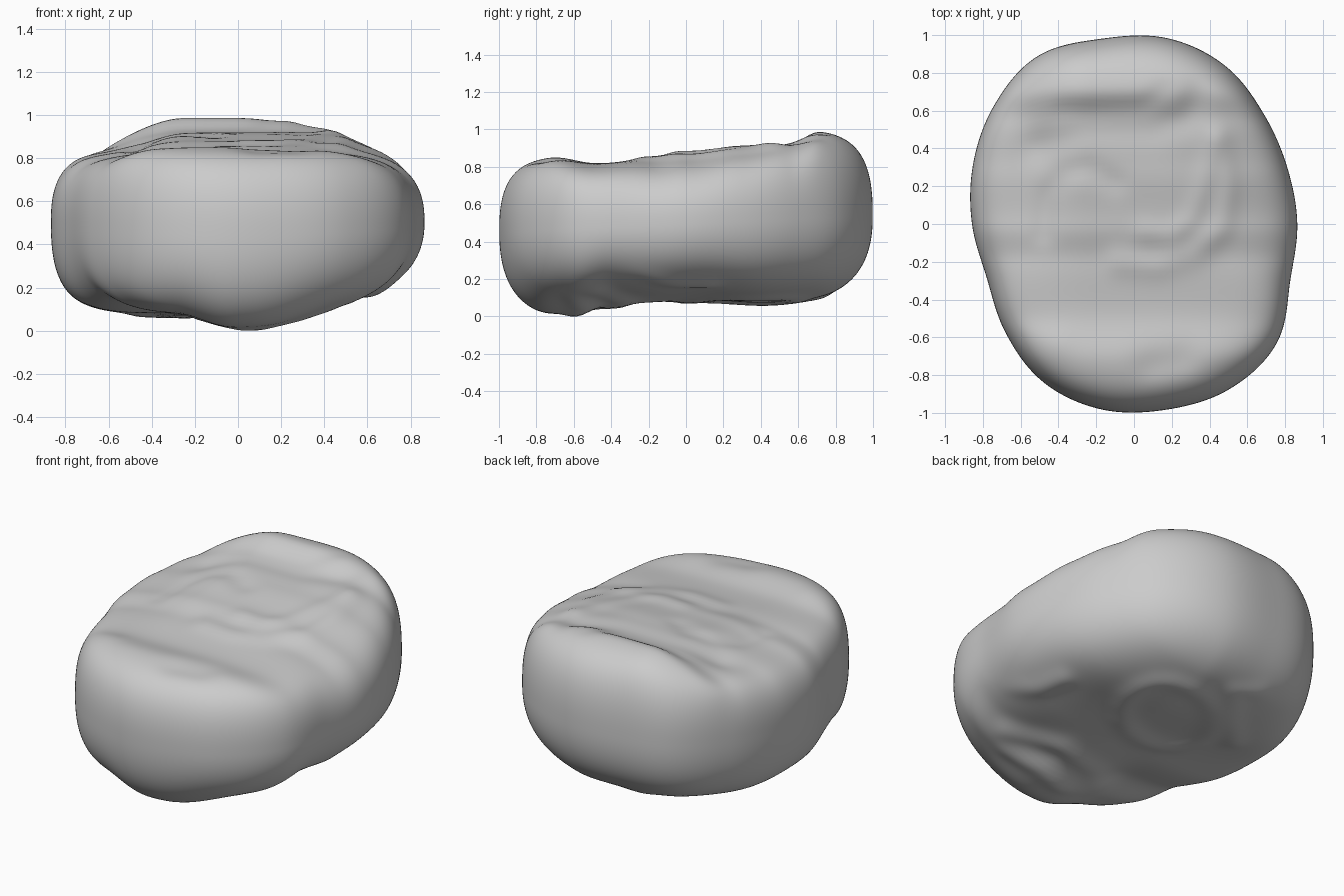
import bpy, bmesh
from math import atan2, cos, exp, hypot, pi, sin
from mathutils import Vector

default_cube = bpy.data.objects.get("Cube")
if default_cube:
    bpy.data.objects.remove(default_cube, do_unlink=True)

# Plan outline: radius every twenty degrees, starting at +x
OUTLINE = [.865, .865, .9, .967, 1, .996, 1.025, .97, .908,
           .858, .83, .89, .965, .997, .998, 1.01, .985, .88]

# Height along the length, as (y, z)
TOP = [(-1, .84), (-.72, .85), (-.48, .81), (-.2, .83), (0, .87),
       (.3, .905), (.55, .935), (.72, .99), (1, .98)]
BOTTOM = [(-1, -.02), (-.8, -.025), (-.62, -.005), (-.38, .06),
          (.1, .08), (.4, .065), (.7, .075), (1, .1)]

# Soft folds: (height, width, path); negative heights are furrows
TOP_FOLDS = [
    (.02, .06, [(-.08, -.2), (.12, -.22), (.32, -.16), (.47, -.02), (.5, .2), (.46, .45)]),
    (.015, .05, [(.05, -.05), (.2, -.07), (.31, .03), (.37, .2), (.42, .45)]),
    (-.018, .05, [(-.48, -.05), (-.46, .15), (-.38, .27), (-.25, .3), (-.1, .22)]),
    (-.025, .08, [(-.5, .42), (-.25, .5), (.1, .5), (.27, .55), (.33, .68)]),
    (-.015, .05, [(-.38, .6), (.05, .62), (.17, .72)]),
    (.01, .07, [(-.58, -.58), (-.4, -.62)]),
    (-.025, .09, [(.1, -.75), (.25, -.72)]),
]
# Oval ring, drawn out along the diagonal
RING = [(.27 * cos(a) - .15 * sin(a), .3 + .22 * cos(a) + .21 * sin(a))
        for a in (i * pi / 8 for i in range(17))]
BOTTOM_FOLDS = [
    (.02, .055, RING),
    (.03, .06, [(.52, -.48), (.23, -.34), (-.05, -.4), (-.19, -.5)]),
    (.02, .05, [(.42, -.6), (.2, -.53), (.03, -.6)]),
    (.03, .06, [(.75, -.25), (.65, -.05), (.62, .12)]),
    (.02, .05, [(-.46, .31), (-.25, .55), (-.12, .72), (-.27, .78)]),
]


def radius(angle):
    """Closed smooth curve through the outline radii."""
    step = (angle / (2 * pi) % 1) * len(OUTLINE)
    i, t = int(step), step % 1
    a, b, c, d = (OUTLINE[(i + j) % len(OUTLINE)] for j in (-1, 0, 1, 2))
    return b + t / 2 * (c - a + t * (2 * a - 5 * b + 4 * c - d + t * (3 * (b - c) + d - a)))


def smoothstep(t):
    t = min(max(t, 0), 1)
    return t * t * (3 - 2 * t)


def profile(points, y):
    """Ease between the profile heights either side of y."""
    for (y0, z0), (y1, z1) in zip(points, points[1:]):
        if y <= y1:
            return z0 + (z1 - z0) * smoothstep((y - y0) / (y1 - y0))
    return points[-1][1]


def distance(path, x, y):
    best = 9
    for (ax, ay), (bx, by) in zip(path, path[1:]):
        dx, dy = bx - ax, by - ay
        t = ((x - ax) * dx + (y - ay) * dy) / (dx * dx + dy * dy)
        t = min(max(t, 0), 1)
        best = min(best, hypot(x - ax - t * dx, y - ay - t * dy))
    return best


def folds(group, x, y):
    return sum(h * exp(-(distance(path, x, y) / w) ** 2) for h, w, path in group)


def top_height(x, y):
    back = smoothstep(y + .5)
    left = smoothstep((-x - .25) / .4) * (.015 + .075 * back)
    right = smoothstep((x - .15) / .55) * (.015 + .03 * back)
    return profile(TOP, y) - left - right


def bottom_height(x, y):
    front = smoothstep((-.1 - y) / .4)
    lift = .065 * smoothstep((-x - .02) / .28) + .03 * smoothstep((x - .15) / .3)
    return profile(BOTTOM, y) + lift * front + .12 * max(x - .1, 0)


def section(across, up, p, q):
    """Scale that puts a point on the rounded section across^p + up^q = 1."""
    lo, hi = 0, 1 / max(across, up)
    for _ in range(24):
        k = (lo + hi) / 2
        if (k * across) ** p + (k * up) ** q > 1:
            hi = k
        else:
            lo = k
    return k


def sculpt(point):
    """Move a point of the cube onto the rounded stone."""
    angle = atan2(point.y, point.x)
    east = cos(angle)
    above = point.z > 0
    if above:
        p, q = 9 - 1.6 * east - 2.6 * east ** 2 + 3 * sin(2 * angle) ** 2, 2.5
    else:
        p, q = 6.8 - 1.2 * east + .2 * east ** 2, 2.3 - .2 * east
    across, up = hypot(point.x, point.y), abs(point.z)
    size = section(across, up, p, q)
    reach, level = radius(angle) * across * size, up * size
    x, y = reach * east, reach * sin(angle)
    middle = .49 + .04 * y
    if above:
        z = middle + level * (top_height(x, y) - middle) + level ** 6 * folds(TOP_FOLDS, x, y)
    else:
        z = middle - level * (middle - bottom_height(x, y)) - level ** 6 * folds(BOTTOM_FOLDS, x, y)
    return Vector((x, y, z))


# Stone body from a finely divided cube
bm = bmesh.new()
bmesh.ops.create_cube(bm, size=2)
bmesh.ops.subdivide_edges(bm, edges=bm.edges[:], cuts=63, use_grid_fill=True)
for v in bm.verts:
    v.co = sculpt(v.co)
for _ in range(3):
    bmesh.ops.smooth_vert(bm, verts=bm.verts[:], factor=.5,
                          use_axis_x=True, use_axis_y=True, use_axis_z=True)

# Stand the body on the ground
floor = min(v.co.z for v in bm.verts)
bmesh.ops.translate(bm, verts=bm.verts[:], vec=(0, 0, -floor))
bmesh.ops.recalc_face_normals(bm, faces=bm.faces[:])
mesh = bpy.data.meshes.new("stone_body")
bm.to_mesh(mesh)
bm.free()
body = bpy.data.objects.new("stone_body", mesh)
bpy.context.collection.objects.link(body)

# Plain grey stone
grey = bpy.data.materials.new("stone_grey")
grey.use_nodes = True
colour = (.6, .6, .6, 1)
grey.diffuse_color = colour
grey.node_tree.nodes["Principled BSDF"].inputs["Base Color"].default_value = colour
mesh.materials.append(grey)
mesh.shade_smooth()
